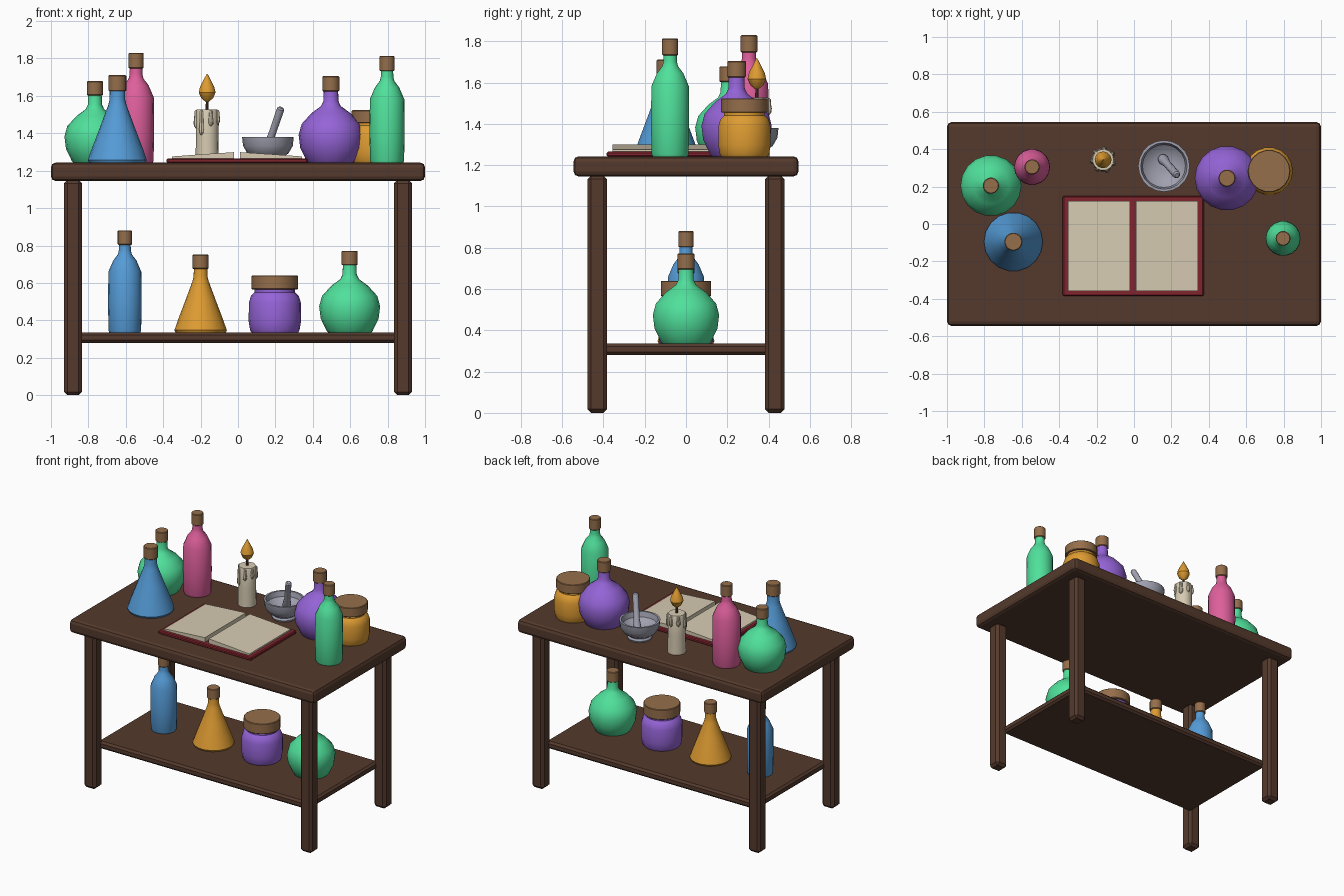
import bpy, bmesh, math, random
from mathutils import Vector

if "Cube" in bpy.data.objects:
    bpy.data.objects.remove(bpy.data.objects["Cube"], do_unlink=True)


def material(name, rgb):
    m = bpy.data.materials.new(name)
    m.use_nodes = True
    m.diffuse_color = (*rgb, 1)
    node = next(n for n in m.node_tree.nodes if n.type == "BSDF_PRINCIPLED")
    node.inputs["Base Color"].default_value = (*rgb, 1)
    return m


wood = material("dark wood", (0.09, 0.042, 0.026))
cork = material("cork", (0.30, 0.156, 0.07))
green = material("green", (0.08, 0.75, 0.33))
blue = material("blue", (0.09, 0.33, 0.68))
pink = material("pink", (0.73, 0.115, 0.33))
purple = material("purple", (0.30, 0.127, 0.68))
amber = material("amber", (0.73, 0.33, 0.032))
stone = material("grey stone", (0.35, 0.35, 0.43))
cream = material("cream", (0.68, 0.60, 0.45))
red = material("dark red", (0.22, 0.017, 0.026))


def finish(name, bm, mat, loc=(0, 0, 0), smooth=True):
    bmesh.ops.recalc_face_normals(bm, faces=bm.faces)
    mesh = bpy.data.meshes.new(name)
    bm.to_mesh(mesh)
    bm.free()
    if smooth:
        mesh.shade_smooth()
        mesh.set_sharp_from_angle(angle=math.radians(35))
    mesh.materials.append(mat)
    ob = bpy.data.objects.new(name, mesh)
    ob.location = loc
    bpy.context.collection.objects.link(ob)
    return ob


def box(name, size, loc, mat, bevel, segments=1):
    bm = bmesh.new()
    bmesh.ops.create_cube(bm, size=1)
    bmesh.ops.scale(bm, vec=size, verts=bm.verts)
    bmesh.ops.bevel(bm, geom=bm.edges[:], offset=bevel, segments=segments,
                    profile=0.5, affect="EDGES")
    return finish(name, bm, mat, loc, smooth=False)


def lathe(name, profile, loc, mat, scale=1, sides=18):
    """Spin (radius, height) points about z and cap both ends."""
    bm = bmesh.new()
    rings = []
    for r, z in profile:
        rings.append([bm.verts.new((r * scale * math.cos(a), r * scale * math.sin(a), z * scale))
                      for a in (math.tau * i / sides for i in range(sides))])
    for low, high in zip(rings, rings[1:]):
        for i in range(sides):
            j = (i + 1) % sides
            bm.faces.new((low[i], low[j], high[j], high[i]))
    bm.faces.new(rings[0][::-1])
    bm.faces.new(rings[-1])
    return finish(name, bm, mat, loc)


# Table
TOP, SHELF = 1.243, 0.335
box("tabletop", (2, 1.09, 0.098), (0, 0, 1.194), wood, 0.025, 2)
box("lower_shelf", (1.72, 0.82, 0.055), (0, 0, 0.3075), wood, 0.014)
for side, x in (("right", -0.882), ("left", 0.882)):
    for end, y in (("front", -0.43), ("back", 0.43)):
        box(f"{end}_{side}_leg", (0.096, 0.096, 1.15), (x, y, 0.575), wood, 0.018)

# Vessel shapes: body profile, then cork radius, bottom and top
SHAPES = {
    "round_flask": ([(0.115, 0), (0.122, 0.006), (0.155, 0.075), (0.163, 0.14), (0.148, 0.195),
                     (0.098, 0.25), (0.05, 0.285), (0.038, 0.31), (0.036, 0.37)],
                    0.043, 0.36, 0.436),
    "cone_flask": ([(0.134, 0), (0.14, 0.012), (0.122, 0.065), (0.08, 0.175), (0.043, 0.275),
                    (0.037, 0.30), (0.036, 0.35)], 0.043, 0.34, 0.416),
    "tall_bottle": ([(0.083, 0), (0.087, 0.01), (0.09, 0.15), (0.088, 0.325), (0.062, 0.385),
                     (0.037, 0.418), (0.032, 0.44), (0.031, 0.48)], 0.038, 0.468, 0.546),
    "jar": ([(0.125, 0), (0.132, 0.012), (0.14, 0.06), (0.139, 0.16), (0.127, 0.197),
             (0.108, 0.215), (0.108, 0.24)], 0.124, 0.23, 0.305),
}


def vessel(name, shape, mat, x, y, z, scale=1):
    body, r, low, high = SHAPES[shape]
    lathe(name, body, (x, y, z), mat, scale)
    c = 0.004
    lathe(name + "_cork", [(r - c, low), (r, low + c), (r, high - c), (r - c, high)],
          (x, y, z), cork, scale)


vessel("green_round_flask", "round_flask", green, -0.765, 0.205, TOP)
vessel("purple_round_flask", "round_flask", purple, 0.497, 0.245, TOP, 1.06)
vessel("blue_cone_flask", "cone_flask", blue, -0.645, -0.095, TOP, 1.125)
vessel("pink_tall_bottle", "tall_bottle", pink, -0.545, 0.305, TOP, 1.075)
vessel("green_tall_bottle", "tall_bottle", green, 0.797, -0.077, TOP, 1.045)
vessel("amber_jar", "jar", amber, 0.722, 0.283, TOP, 0.92)
vessel("shelf_blue_bottle", "tall_bottle", blue, -0.605, 0, SHELF)
vessel("shelf_amber_flask", "cone_flask", amber, -0.2, 0, SHELF)
vessel("shelf_purple_jar", "jar", purple, 0.197, 0, SHELF)
vessel("shelf_green_flask", "round_flask", green, 0.597, 0, SHELF)

# Candle with wax drips, wick and flame
cx, cy = -0.165, 0.343
lathe("candle", [(0.062, 0), (0.06, 0.14), (0.06, 0.275), (0.056, 0.284)], (cx, cy, TOP), cream)
random.seed(4)
for i in range(7):
    a = math.radians(-70) + math.tau * i / 7
    length = random.uniform(0.07, 0.14)
    drip = [(0.004, -length), (0.013, -length + 0.012), (0.015, -length + 0.03),
            (0.011, -0.03), (0.01, -0.008), (0.004, 0)]
    lathe(f"wax_drip_{i + 1}", drip,
          (cx + 0.058 * math.cos(a), cy + 0.058 * math.sin(a), TOP + 0.282), cream, sides=8)
lathe("wick", [(0.008, 0), (0.007, 0.06)], (cx, cy, TOP + 0.28), wood, sides=8)
lathe("flame", [(0.008, 0), (0.032, 0.02), (0.045, 0.05), (0.038, 0.08), (0.02, 0.115), (0.002, 0.15)],
      (cx, cy, TOP + 0.325), amber, sides=12)

# Mortar and pestle
lathe("mortar", [(0.08, 0), (0.084, 0.012), (0.075, 0.025), (0.11, 0.05), (0.133, 0.09), (0.138, 0.137),
                 (0.124, 0.137), (0.115, 0.10), (0.08, 0.07), (0.03, 0.062)],
      (0.16, 0.31, TOP), stone, sides=20)
start, end = Vector((0.152, 0.35, 1.31)), Vector((0.228, 0.263, 1.53))
n = (end - start).length
pestle = lathe("pestle", [(0.015, -0.01), (0.027, 0.005), (0.028, 0.03), (0.02, 0.08), (0.021, n - 0.02),
                          (0.02, n), (0.012, n + 0.008)], start, stone, sides=12)
pestle.rotation_mode = "QUATERNION"
pestle.rotation_quaternion = (end - start).to_track_quat("Z", "Y")

# Open book: cover and two page blocks rising towards the spine
box("book_cover", (0.755, 0.535, 0.024), (-0.004, -0.117, TOP + 0.01), red, 0.006)
for side, s in (("right", -1), ("left", 1)):
    bm = bmesh.new()
    section = [(0.016, 0), (0.348, 0), (0.348, 0.012), (0.2, 0.023), (0.016, 0.035)]
    face = bm.faces.new([bm.verts.new((s * x, -0.24, z)) for x, z in section])
    out = bmesh.ops.extrude_face_region(bm, geom=[face])
    moved = [v for v in out["geom"] if isinstance(v, bmesh.types.BMVert)]
    bmesh.ops.translate(bm, vec=(0, 0.48, 0), verts=moved)
    finish(f"{side}_pages", bm, cream, (-0.005, -0.117, TOP + 0.021))
